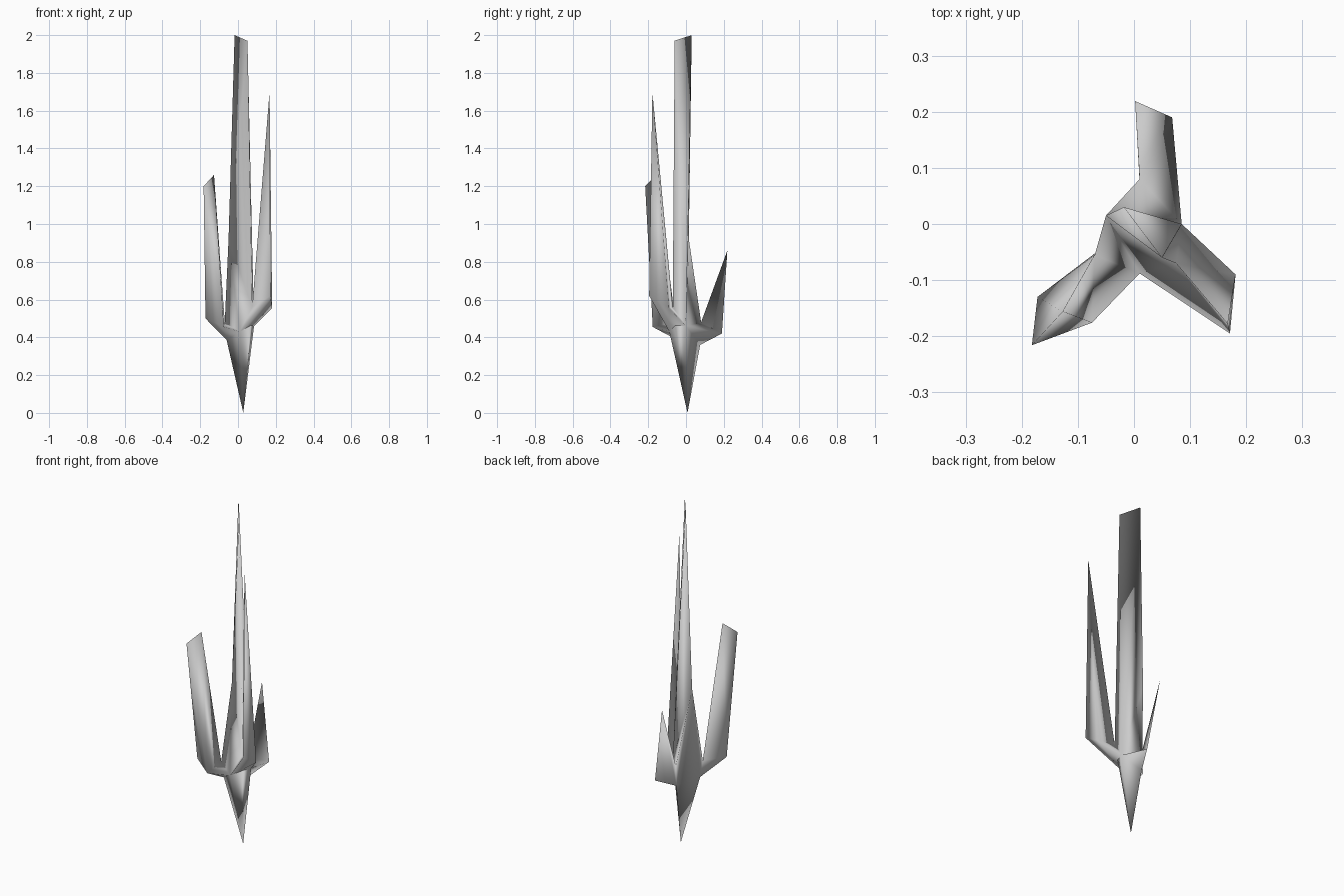
import bpy, bmesh

if "Cube" in bpy.data.objects:
    bpy.data.objects.remove(bpy.data.objects["Cube"])

# Joints where the arms, stem and blade meet
left_in = (-0.07, -0.055, 0.48)
back_in = (0.01, 0.08, 0.48)
right_in = (0.075, -0.07, 0.56)
side = (0.085, 0.0, 0.46)
front = (0.01, -0.088, 0.43)
low_left = (-0.06, -0.045, 0.385)
low_back = (0.01, 0.075, 0.36)
kink = (-0.05, 0.015, 0.92)

# Elbows of the arms
left_a, left_b = (-0.172, -0.13, 0.5), (-0.075, -0.176, 0.455)
right_a, right_b = (0.181, -0.09, 0.555), (0.171, -0.195, 0.62)
back_elbow = (0.068, 0.19, 0.42)

faces = {}


def shard(*points):
    """Faceted solid over a few corners; a face shared by two shards opens up."""
    bm = bmesh.new()
    for p in points:
        bm.verts.new(p)
    bmesh.ops.convex_hull(bm, input=bm.verts[:])
    bmesh.ops.triangulate(bm, faces=bm.faces[:])
    bmesh.ops.recalc_face_normals(bm, faces=bm.faces[:])
    for f in bm.faces:
        loop = [tuple(round(c, 4) for c in v.co) for v in f.verts]
        key = frozenset(loop)
        if key in faces:
            del faces[key]
        else:
            faces[key] = loop
    bm.free()


# Pointed stem, hub and flared foot of the blade
shard((0.028, 0.008, 0.0), low_left, low_back, side, front,
      left_in, back_in, right_in, kink)

# Tall central blade ending in a slanted edge
shard((-0.018, 0.03, 2.0), (0.05, -0.06, 1.97), kink, right_in, side)

# Left arm: limb and upright blade
shard(left_a, left_b, left_in, low_left, front)
shard((-0.182, -0.216, 1.2), (-0.127, -0.156, 1.26), left_a, left_b, left_in)

# Right arm: limb and upright spike
shard(right_a, right_b, side, front, right_in)
shard((0.167, -0.178, 1.7), right_a, right_b, right_in)

# Back arm: limb and thin spike
shard(back_elbow, back_in, side, low_back)
shard((0.002, 0.219, 0.86), back_elbow, back_in, low_back)

# One connected smooth-shaded skin
bm = bmesh.new()
verts = {}
for loop in faces.values():
    for p in loop:
        if p not in verts:
            verts[p] = bm.verts.new(p)
    bm.faces.new([verts[p] for p in loop]).smooth = True
bmesh.ops.recalc_face_normals(bm, faces=bm.faces[:])
mesh = bpy.data.meshes.new("crystal_sprout")
bm.to_mesh(mesh)
bm.free()
bpy.context.collection.objects.link(bpy.data.objects.new("crystal_sprout", mesh))
